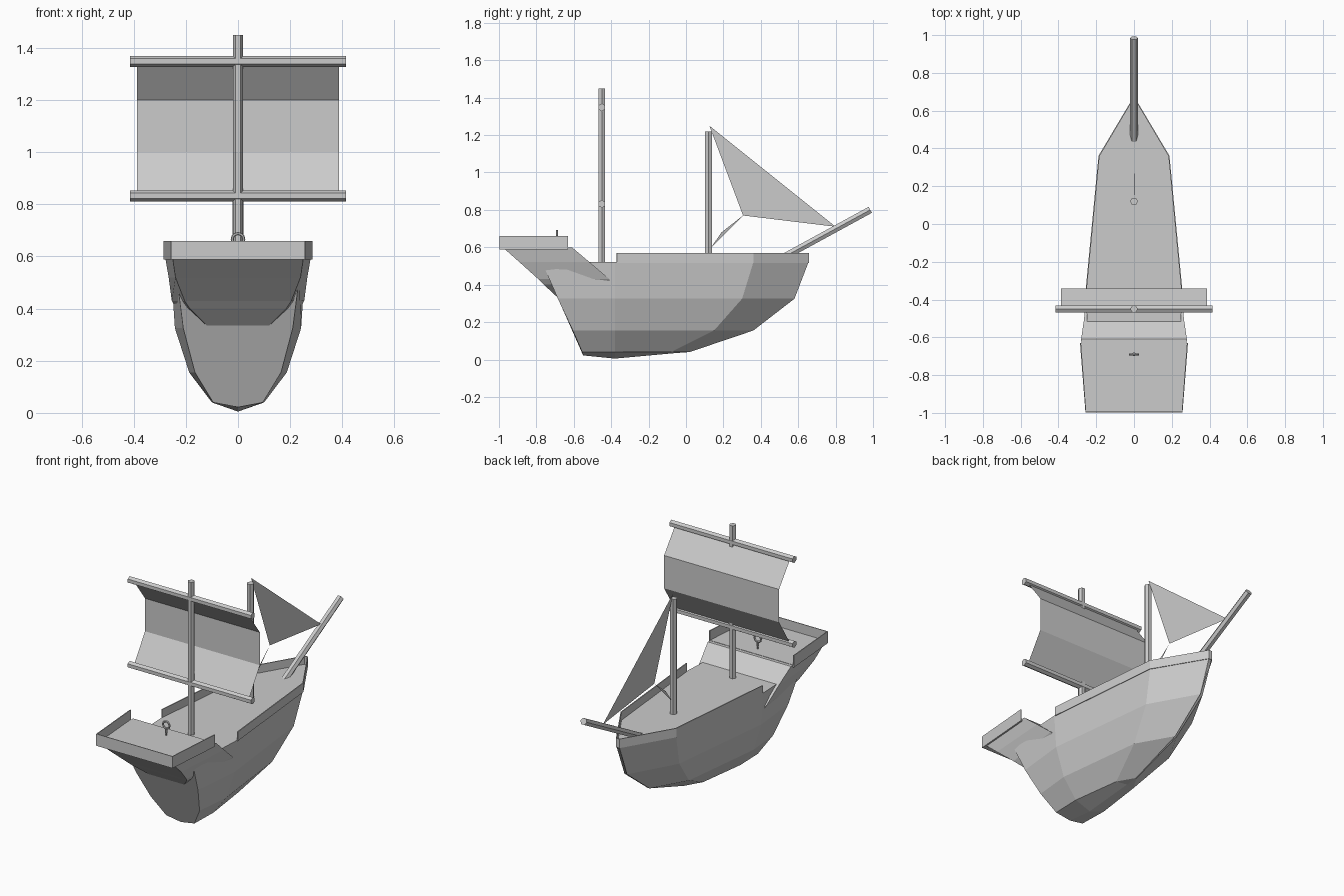
import bpy, bmesh, math
from mathutils import Vector

cube = bpy.data.objects.get("Cube")
if cube:
    bpy.data.objects.remove(cube, do_unlink=True)

grey = bpy.data.materials.new("plain_grey")
grey.use_nodes = True
grey.diffuse_color = (0.6, 0.6, 0.6, 1)
grey.node_tree.nodes["Principled BSDF"].inputs["Base Color"].default_value = (0.6, 0.6, 0.6, 1)


def add_object(name, bm, closed=True):
    bmesh.ops.remove_doubles(bm, verts=bm.verts[:], dist=0.0005)
    if closed:
        bmesh.ops.recalc_face_normals(bm, faces=bm.faces[:])
    mesh = bpy.data.meshes.new(name)
    bm.to_mesh(mesh)
    bm.free()
    mesh.materials.append(grey)
    obj = bpy.data.objects.new(name, mesh)
    bpy.context.collection.objects.link(obj)
    return obj


def loft(name, rows, caps=True, ring=False, closed=True):
    """Skin rows of points; ring also joins the last point to the first."""
    bm = bmesh.new()
    grid = [[bm.verts.new(p) for p in row] for row in rows]
    for a, b in zip(grid, grid[1:]):
        n = len(a)
        for i in range(n if ring else n - 1):
            j = (i + 1) % n
            bm.faces.new((a[i], a[j], b[j], b[i]))
    if caps:
        bm.faces.new(grid[0])
        bm.faces.new(grid[-1])
    return add_object(name, bm, closed)


def spar(name, start, end, radius, tip=None, sides=6):
    """Straight round pole between two points."""
    start, end = Vector(start), Vector(end)
    axis = end - start
    bm = bmesh.new()
    bmesh.ops.create_cone(bm, cap_ends=True, segments=sides, radius1=radius,
                          radius2=radius if tip is None else tip, depth=axis.length)
    # a quarter turn puts a corner of the pole on the x axis
    bmesh.ops.rotate(bm, verts=bm.verts[:], matrix=Vector((0, 0, 1)).rotation_difference(axis).to_matrix()
                     @ Vector((0, 1, 0)).rotation_difference(Vector((1, 0, 0))).to_matrix())
    bmesh.ops.translate(bm, verts=bm.verts[:], vec=(start + end) / 2)
    return add_object(name, bm)


def both_sides(half):
    """Half section ending on the centre line, completed by its mirror."""
    return half + [(-x, y, z) for x, y, z in reversed(half[:-1])]


def wall(name, path, low, high):
    obj = loft(name, [[(x, y, low) for x, y in path], [(x, y, high) for x, y in path]],
               caps=False, closed=False)
    thick = obj.modifiers.new("thickness", "SOLIDIFY")
    thick.thickness = 0.006
    thick.offset = 0
    return obj


# Hull: half sections from deck to keel, stern to bow
stations = [
    [(.235, -.77, .52), (.21, -.685, .325), (.165, -.605, .155), (.095, -.555, .04), (0, -.55, .022)],
    [(.255, -.38, .52), (.242, -.38, .325), (.187, -.38, .155), (.10, -.38, .04), (0, -.38, .005)],
    [(.185, .36, .52), (.165, .30, .325), (.125, .15, .155), (.06, -.08, .04), (0, -.06, .034)],
    [(.01, .655, .52), (.008, .58, .325), (.005, .36, .155), (.002, .02, .04), (0, .015, .04)],
]
loft("hull", [both_sides(s) for s in stations], ring=True)

# Bulwark around the main deck, open towards the stern
side = [(.255, -.37), (.185, .36), (.01, .655)]
wall("bulwark", side + [(-x, y) for x, y in reversed(side)], .515, .57)

# Stern castle: raked horizontal slices of (height, aft y, aft half width, fore y, fore half width)
slices = [(.335, -.69, .12, -.40, .15), (.40, -.76, .185, -.40, .235), (.43, -.79, .205, -.41, .254),
          (.52, -.89, .24, -.515, .266), (.60, -.98, .252, -.61, .28)]
loft("stern_castle", [[(wa, a, z), (wf, f, z), (-wf, f, z), (-wa, a, z)]
                      for z, a, wa, f, wf in slices], ring=True)
floor = [(.255, -.995), (.283, -.63), (-.283, -.63), (-.255, -.995)]
loft("castle_floor", [[(x, y, z) for x, y in floor] for z in (.588, .602)], ring=True)
wall("castle_rail", [floor[1], floor[0], floor[3], floor[2]], .588, .66)

# Masts, yards and bowsprit
spar("main_mast", (0, -.45, .5), (0, -.45, 1.45), .02)
spar("fore_mast", (0, .12, .5), (0, .12, 1.22), .021)
spar("bowsprit", (0, .38, .47), (0, .985, .80), .021)
for label, z in (("upper", 1.348), ("lower", .832)):
    spar(label + "_yard", (-.415, -.45, z), (.415, -.45, z), .021)

# Square sail billowing forwards
profile = [(-.45, 1.345), (-.342, 1.2), (-.342, 1.0), (-.45, .83)]
loft("square_sail", [[(x, y, z) for x in (-.387, .387)] for y, z in profile], caps=False, closed=False)


def sheet(name, corners):
    bm = bmesh.new()
    bm.faces.new([bm.verts.new(c) for c in corners])
    return add_object(name, bm, closed=False)


# Headsail and its sheet rope
sheet("headsail", [(0, .125, 1.25), (0, .305, .77), (0, .80, .71)])
sheet("headsail_rope", [(0, .305, .77), (.004, .19, .68), (0, .135, .60)])

# Steering wheel: a ring in the x-z plane on a tapered post
rings = []
for i in range(13):
    a = math.tau * i / 12
    rings.append([((.022 + .006 * math.cos(b)) * math.cos(a), -.69 + .006 * math.sin(b),
                   .666 + (.022 + .006 * math.cos(b)) * math.sin(a))
                  for b in (math.tau * k / 6 for k in range(6))])
loft("steering_wheel", rings, caps=False, ring=True)
spar("wheel_post", (0, -.69, .60), (0, -.69, .65), .004, .010)
